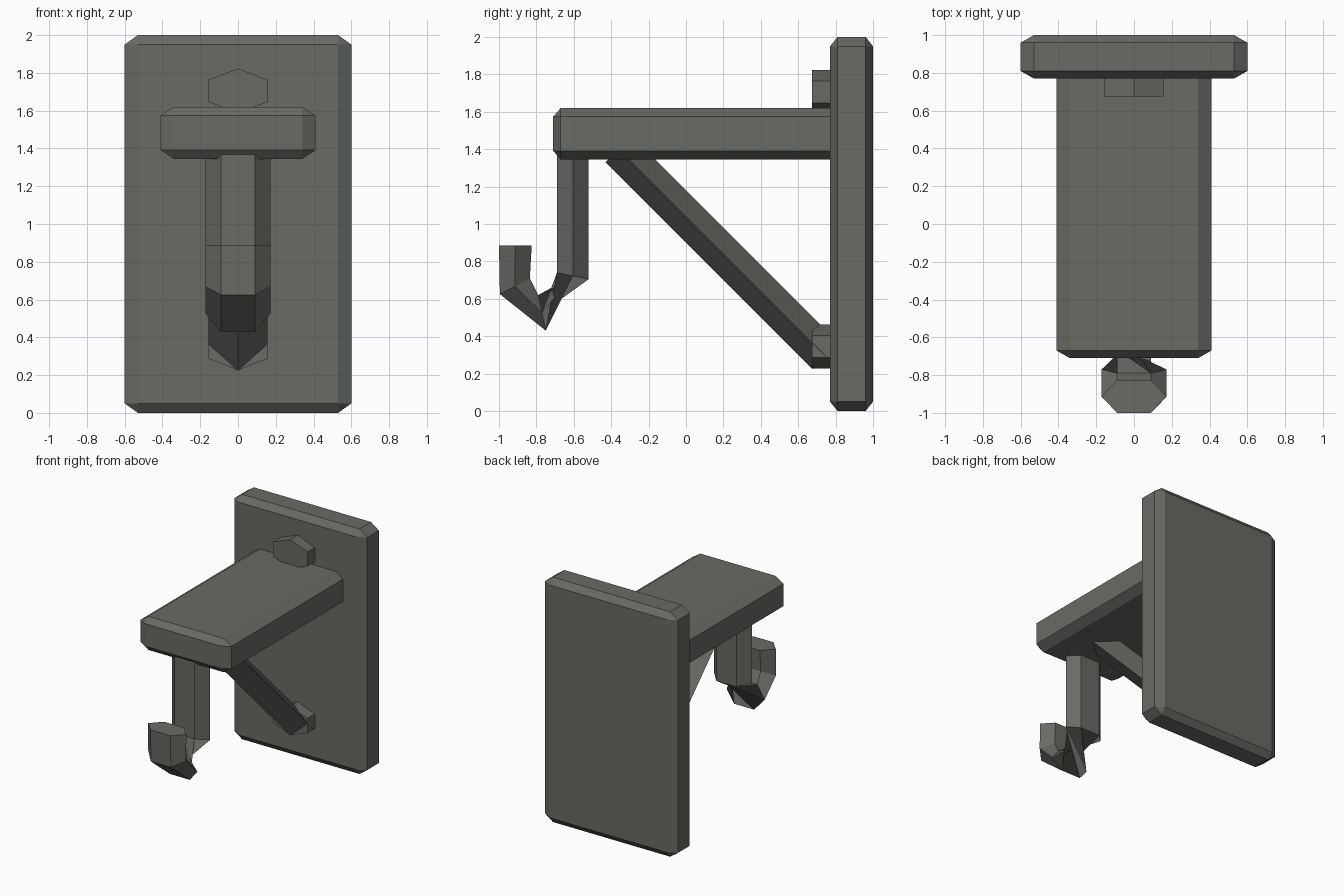
import bpy, bmesh, math
from itertools import product

if "Cube" in bpy.data.objects:
    bpy.data.objects.remove(bpy.data.objects["Cube"])

metal = bpy.data.materials.new("dark_grey_metal")
metal.diffuse_color = (0.14, 0.145, 0.128, 1)
metal.use_nodes = True
metal.node_tree.nodes["Principled BSDF"].inputs["Base Color"].default_value = metal.diffuse_color


def finish(name, bm):
    bmesh.ops.recalc_face_normals(bm, faces=bm.faces)
    mesh = bpy.data.meshes.new(name)
    bm.to_mesh(mesh)
    bm.free()
    mesh.materials.append(metal)
    obj = bpy.data.objects.new(name, mesh)
    bpy.context.collection.objects.link(obj)
    return obj


def chamfered_box(name, lo, hi, inset):
    """Box whose edges are all cut by a separate amount per axis."""
    bm = bmesh.new()
    for signs in product((0, 1), repeat=3):
        for keep in range(3):
            bm.verts.new([(hi[i] if s else lo[i]) +
                          (0 if i == keep else (-inset[i] if s else inset[i]))
                          for i, s in enumerate(signs)])
    bmesh.ops.convex_hull(bm, input=bm.verts)
    bmesh.ops.dissolve_limit(bm, angle_limit=math.radians(1),
                             verts=bm.verts, edges=bm.edges)
    return finish(name, bm)


def loft(name, rings, shifts=None):
    """Skin a list of equal rings; shifts turns the link between two rings."""
    bm = bmesh.new()
    loops = [[bm.verts.new(p) for p in ring] for ring in rings]
    n = len(loops[0])
    shift = 0
    for k in range(len(loops) - 1):
        a, b = loops[k], loops[k + 1]
        s = (shifts or {}).get(k, 0)
        for i in range(n):
            j = (i + 1) % n
            bm.faces.new((a[i], a[j], b[(j + s) % n], b[(i + s) % n]))
    bm.faces.new(loops[0][::-1])
    bm.faces.new(loops[-1])
    return finish(name, bm)


def section(inner, outer, shape):
    """Cross-section between two (y, z) points; shape holds (x, 0..1) pairs."""
    return [(x, inner[0] + (outer[0] - inner[0]) * t,
             inner[1] + (outer[1] - inner[1]) * t) for x, t in shape]


# Wall plate and arm
chamfered_box("wall_plate", (-0.6, 0.77, 0), (0.6, 1.0, 2.0), (0.07, 0.04, 0.05))
chamfered_box("arm", (-0.41, -0.71, 1.345), (0.41, 0.86, 1.62), (0.07, 0.04, 0.046))

# Hexagonal bolt heads
for name, z in (("upper_bolt", 1.705), ("lower_bolt", 0.345)):
    hexagon = [(0.179 * math.sin(i * math.pi / 3),
                z + 0.118 * math.cos(i * math.pi / 3)) for i in range(6)]
    loft(name, [[(x, y, h) for x, h in hexagon] for y in (0.675, 0.8)])

# Four-sided diagonal strut
diamond = [(0, 0), (0.157, 0.5), (0, 1), (-0.157, 0.5)]
loft("strut", [section((-0.43, 1.33), (-0.29, 1.47), diamond),
               section((0.675, 0.225), (0.815, 0.365), diamond)])

# Hook: six-sided bar with a half twist above its lowest point
bar = [(0.09, 0), (0.172, 0.5), (0.09, 1), (-0.09, 1), (-0.172, 0.5), (-0.09, 0)]
path = [((-0.69, 1.42), (-0.52, 1.42)),
        ((-0.69, 0.74), (-0.52, 0.705)),
        ((-0.79, 0.62), (-0.75, 0.43)),
        ((-0.835, 0.71), (-0.995, 0.625)),
        ((-0.825, 0.885), (-1.0, 0.885))]
loft("hook", [section(i, o, bar) for i, o in path], {1: 3})
